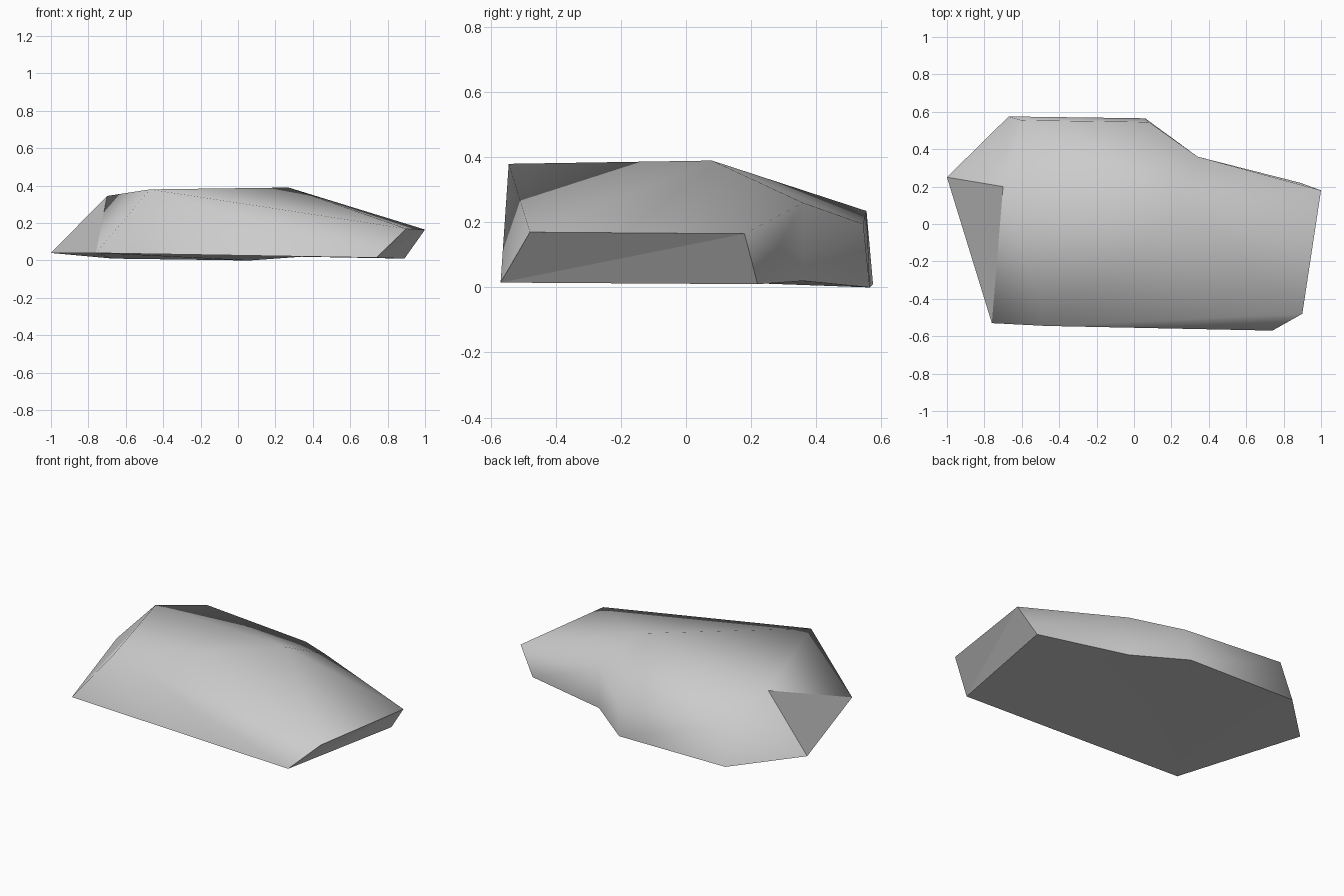
import bpy
import bmesh
import math

cube = bpy.data.objects.get("Cube")
if cube:
    bpy.data.objects.remove(cube)

# Stone colour
stone = bpy.data.materials.new("stone grey")
stone.use_nodes = True
grey = (0.6, 0.6, 0.6, 1)
stone.diffuse_color = grey
stone.node_tree.nodes["Principled BSDF"].inputs["Base Color"].default_value = grey

# Named corners: base outline, then the upper rim and crown
corners = {
    "base_front_right": (-0.76, -0.53, 0.04),
    "base_front_left": (0.74, -0.57, 0.015),
    "base_left": (0.89, 0.22, 0.01),
    "base_notch": (0.34, 0.36, 0.02),
    "base_back": (0.06, 0.565, 0.0),
    "base_back_right": (-0.67, 0.575, 0.01),
    "base_right": (-1.0, 0.25, 0.04),
    "rim_front": (-0.47, -0.545, 0.38),
    "rim_left_front": (0.9, -0.48, 0.17),
    "rim_left": (1.0, 0.18, 0.165),
    "rim_notch": (0.34, 0.36, 0.26),
    "rim_back": (0.08, 0.545, 0.195),
    "rim_back_right": (-0.6, 0.555, 0.235),
    "rim_right": (-0.7, 0.2, 0.345),
    "crown": (0.27, 0.08, 0.39),
}

bm = bmesh.new()
v = {name: bm.verts.new(co) for name, co in corners.items()}


def face(*names):
    return bm.faces.new([v[n] for n in names])


# Crown facets fan out to the rim
rim = ["rim_front", "rim_left_front", "rim_left", "rim_notch",
       "rim_back", "rim_back_right", "rim_right"]
for a, b in zip(rim, rim[1:] + rim[:1]):
    face("crown", a, b)

# Front, left, back and right sides
face("base_front_right", "base_front_left", "rim_front")
face("base_front_left", "rim_left_front", "rim_front")
end_faces = [
    face("base_front_left", "rim_left", "rim_left_front"),
    face("base_front_left", "base_left", "rim_left"),
    face("base_front_right", "rim_right", "base_right"),
]
face("base_left", "base_notch", "rim_notch", "rim_left")
face("base_notch", "base_back", "rim_back", "rim_notch")
face("base_back", "base_back_right", "rim_back_right", "rim_back")
face("base_back_right", "base_right", "rim_right", "rim_back_right")
face("base_front_right", "rim_front", "rim_right")

# Underside
under = face(*[n for n in corners if n.startswith("base")])

# Rounded shading over the shell, crisp edges at the base and broken ends
for f in bm.faces:
    f.smooth = True
for f in end_faces + [under]:
    for e in f.edges:
        e.smooth = False
bm.edges.get((v["rim_back"], v["rim_back_right"])).smooth = False

bmesh.ops.triangulate(bm, faces=[under])
bmesh.ops.recalc_face_normals(bm, faces=bm.faces[:])
mesh = bpy.data.meshes.new("rock_slab")
bm.to_mesh(mesh)
bm.free()
mesh.materials.append(stone)
rock = bpy.data.objects.new("rock_slab", mesh)
bpy.context.collection.objects.link(rock)
